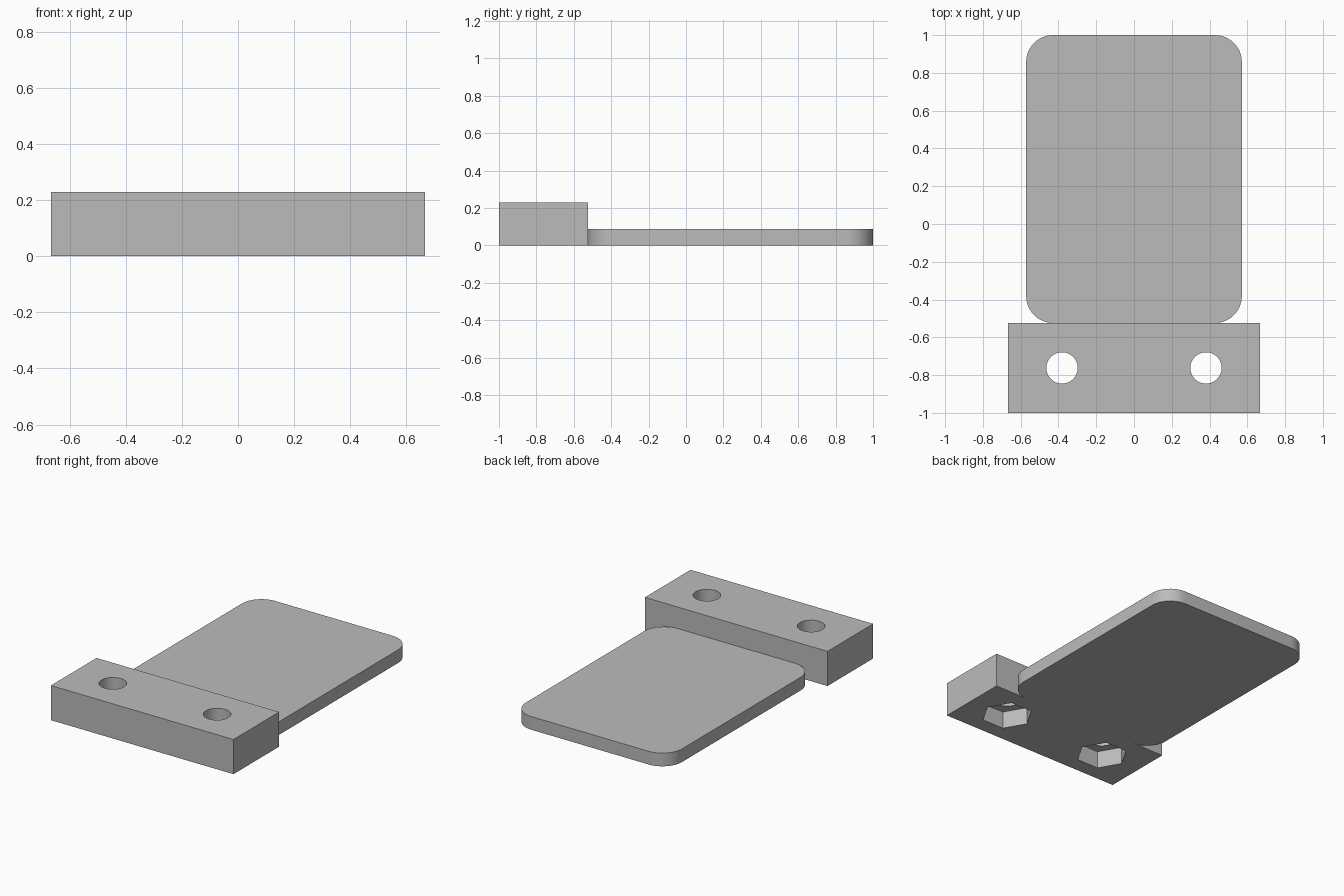
import bpy
import bmesh
from mathutils import Matrix, Vector

default = bpy.data.objects.get("Cube")
if default:
    bpy.data.objects.remove(default, do_unlink=True)

HALF_LENGTH = 1.0
JOINT_Y = -0.524
HOLE_X, HOLE_Y = 0.381, -0.762

grey = bpy.data.materials.new("plain_grey")
grey.use_nodes = True
grey.diffuse_color = (0.5, 0.5, 0.5, 1)
grey.node_tree.nodes["Principled BSDF"].inputs["Base Color"].default_value = (0.5, 0.5, 0.5, 1)


def add_object(name, bm):
    mesh = bpy.data.meshes.new(name)
    bm.to_mesh(mesh)
    bm.free()
    mesh.materials.append(grey)
    obj = bpy.data.objects.new(name, mesh)
    bpy.context.collection.objects.link(obj)
    return obj


def box(name, low, high, corner=0):
    """Box between two corners, with optional rounded upright edges."""
    low, high = Vector(low), Vector(high)
    bm = bmesh.new()
    place = Matrix.Translation((low + high) / 2) @ Matrix.Diagonal((*(high - low), 1))
    bmesh.ops.create_cube(bm, size=1, matrix=place)
    if corner:
        upright = [e for e in bm.edges
                   if abs(e.verts[0].co.z - e.verts[1].co.z) > 0.01]
        bmesh.ops.bevel(bm, geom=upright, offset=corner, segments=12,
                        profile=0.5, affect="EDGES")
    return add_object(name, bm)


def prism(name, x, y, bottom, top, radius, sides):
    """Upright prism with its first corner on the x axis."""
    bm = bmesh.new()
    place = Matrix.Translation((x, y, (bottom + top) / 2))
    bmesh.ops.create_cone(bm, cap_ends=True, segments=sides, radius1=radius,
                          radius2=radius, depth=top - bottom, matrix=place)
    # Put a corner on the x axis whatever the primitive's starting angle
    bm.verts.ensure_lookup_table()
    start = bm.verts[0].co - Vector((x, y, 0))
    turn = start.xy.angle_signed(Vector((1, 0)))
    bmesh.ops.rotate(bm, verts=bm.verts, cent=(x, y, 0),
                     matrix=Matrix.Rotation(-turn, 3, "Z"))
    return add_object(name, bm)


def select_only(obj):
    bpy.ops.object.select_all(action="DESELECT")
    obj.select_set(True)
    bpy.context.view_layer.objects.active = obj


def cut(target, cutter):
    cutter.hide_render = True
    mod = target.modifiers.new("cut", "BOOLEAN")
    mod.operation = "DIFFERENCE"
    mod.solver = "EXACT"
    mod.object = cutter
    select_only(target)
    bpy.ops.object.modifier_apply(modifier=mod.name)
    bpy.data.objects.remove(cutter, do_unlink=True)


# Flat tongue with rounded corners
tongue = box("tongue_plate", (-0.571, JOINT_Y, 0), (0.571, HALF_LENGTH, 0.087), corner=0.143)

# Thick mounting block with bolt holes and hexagonal nut pockets underneath
block = box("mounting_block", (-0.667, -HALF_LENGTH, 0), (0.667, JOINT_Y, 0.229))
for side in (-1, 1):
    cut(block, prism("bolt_hole_cutter", side * HOLE_X, HOLE_Y, -0.1, 0.4, 0.083, 48))
    cut(block, prism("nut_pocket_cutter", side * HOLE_X, HOLE_Y, -0.1, 0.115, 0.158, 6))

for obj in (tongue, block):
    select_only(obj)
    bpy.ops.object.shade_smooth_by_angle(angle=0.5)
